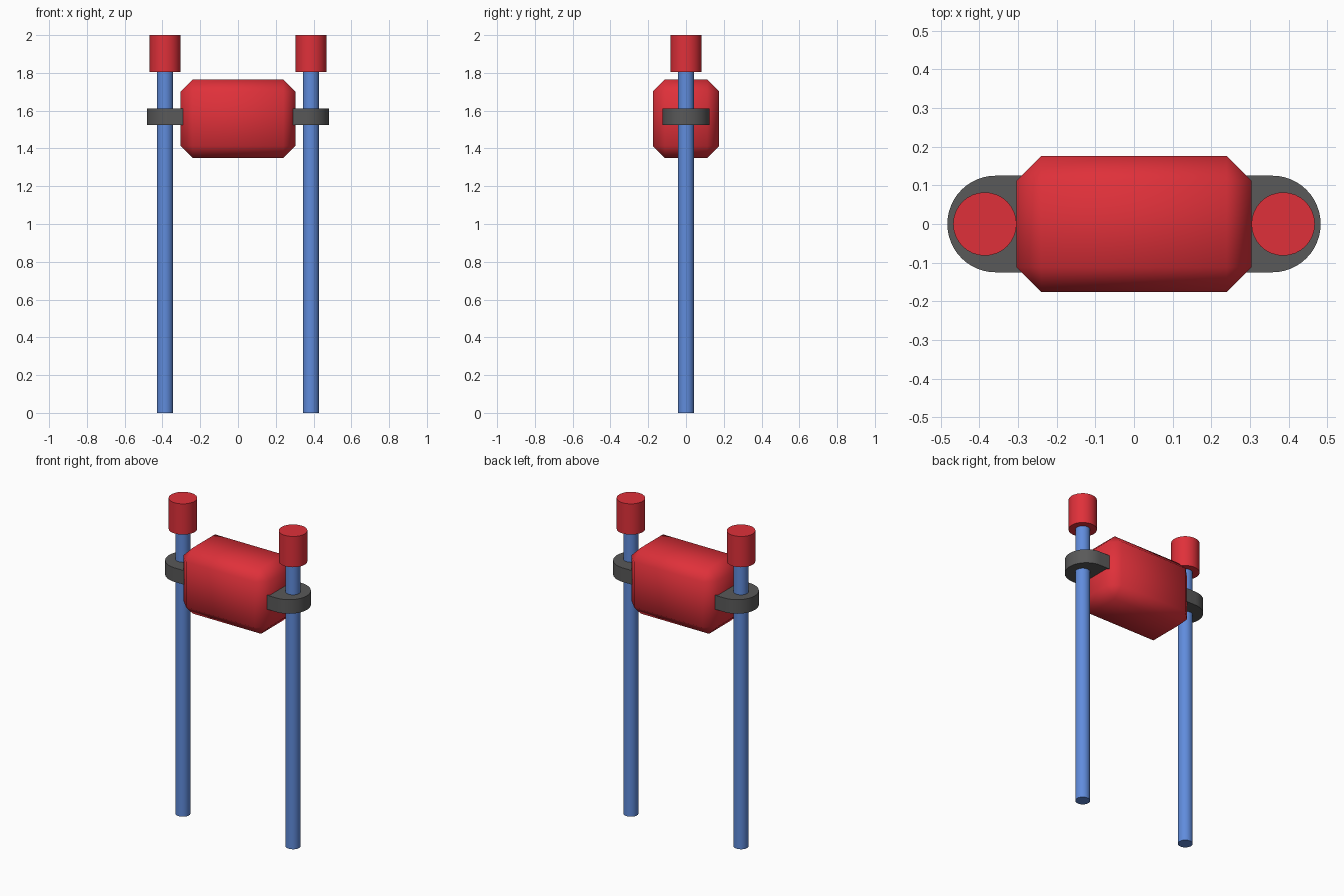
import bpy, bmesh, math

old = bpy.data.objects.get("Cube")
if old:
    bpy.data.objects.remove(old, do_unlink=True)


def material(name, rgb):
    m = bpy.data.materials.new(name)
    m.use_nodes = True
    m.diffuse_color = (*rgb, 1)
    bsdf = next(n for n in m.node_tree.nodes if n.type == "BSDF_PRINCIPLED")
    bsdf.inputs["Base Color"].default_value = (*rgb, 1)
    return m


red = material("red", (0.74, 0.03, 0.042))
blue = material("blue", (0.117, 0.262, 0.716))
grey = material("dark grey", (0.1, 0.1, 0.1))


def finish(obj, name, mat, angle=40):
    obj.name = obj.data.name = name
    obj.data.materials.append(mat)
    bpy.ops.object.select_all(action="DESELECT")
    obj.select_set(True)
    bpy.context.view_layer.objects.active = obj
    bpy.ops.object.shade_smooth_by_angle(angle=math.radians(angle))


def from_bmesh(bm):
    me = bpy.data.meshes.new("part")
    bmesh.ops.recalc_face_normals(bm, faces=bm.faces)
    bm.to_mesh(me)
    bm.free()
    obj = bpy.data.objects.new("part", me)
    bpy.context.collection.objects.link(obj)
    return obj


def cylinder(name, x, radius, low, high, mat):
    bpy.ops.mesh.primitive_cylinder_add(
        vertices=32, radius=radius, depth=high - low, location=(x, 0, (low + high) / 2))
    finish(bpy.context.object, name, mat)


def clamp(name, side, low, high):
    # Half-round outer end, straight sides running into the body
    r, cx, inner = 0.125, 0.358, 0.26
    outline = [(inner, -r)]
    for i in range(25):
        a = math.pi * (i / 24 - 0.5)
        outline.append((cx + r * math.cos(a), r * math.sin(a)))
    outline.append((inner, r))
    bm = bmesh.new()
    face = bm.faces.new([bm.verts.new((side * x, y, low)) for x, y in outline])
    new = bmesh.ops.extrude_face_region(bm, geom=[face])["geom"]
    bmesh.ops.translate(bm, vec=(0, 0, high - low),
                        verts=[v for v in new if isinstance(v, bmesh.types.BMVert)])
    finish(from_bmesh(bm), name, grey)


# Chamfered central body
bm = bmesh.new()
bmesh.ops.create_cube(bm, size=1)
bmesh.ops.scale(bm, vec=(0.608, 0.352, 0.416), verts=bm.verts)
bmesh.ops.bevel(bm, geom=bm.edges[:], offset=0.064, segments=1, affect="EDGES")
body = from_bmesh(bm)
body.location.z = 1.557
finish(body, "body", red, 60)

# Poles, caps and clamps on both sides
for side, label in ((1, "left"), (-1, "right")):
    x = side * 0.386
    cylinder(label + "_pole", x, 0.043, 0, 1.82, blue)
    cylinder(label + "_cap", x, 0.082, 1.805, 2, red)
    clamp(label + "_clamp", side, 1.523, 1.612)
